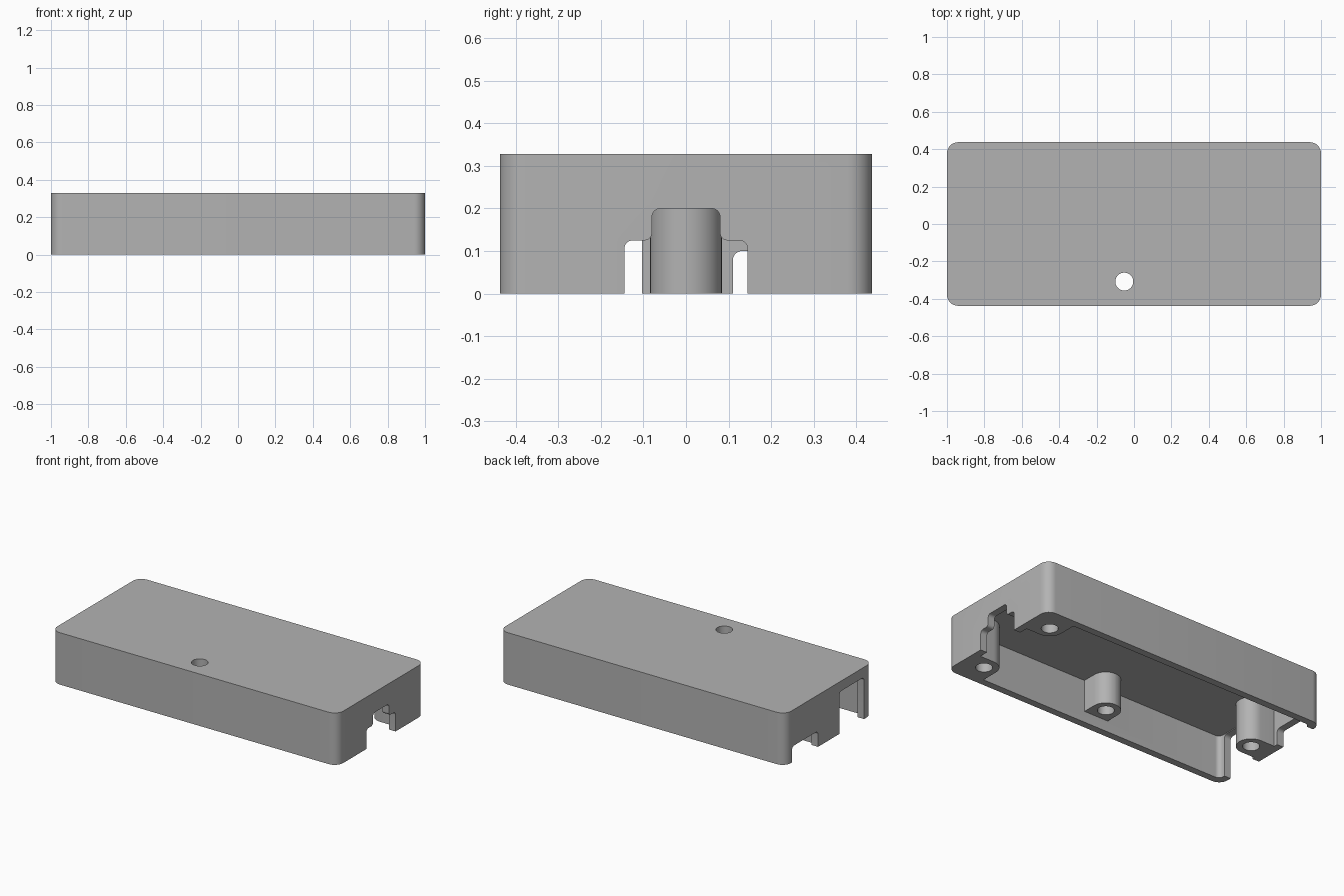
import bpy, bmesh, math
from mathutils import Vector, Matrix

cube = bpy.data.objects.get("Cube")
if cube:
    bpy.data.objects.remove(cube, do_unlink=True)

WALL, CEILING, HEIGHT = 0.045, 0.27, 0.328
HALF_X, HALF_Y = 1.0, 0.4375
BOSS_R, HOLE_R, SCREW_X = 0.085, 0.048, 0.857

plastic = bpy.data.materials.new("grey plastic")
plastic.use_nodes = True
grey = (0.45, 0.45, 0.45, 1)
plastic.diffuse_color = grey
plastic.node_tree.nodes["Principled BSDF"].inputs["Base Color"].default_value = grey


def rounded(corners, steps=8):
    """Outline from (u, v, radius) corners, each rounded by an arc."""
    out = []
    for i, (u, v, r) in enumerate(corners):
        p = Vector((u, v))
        if r == 0:
            out.append(p)
            continue
        a = (Vector(corners[i - 1][:2]) - p).normalized()
        b = (Vector(corners[(i + 1) % len(corners)][:2]) - p).normalized()
        half = a.angle(b) / 2
        centre = p + (a + b).normalized() * r / math.sin(half)
        start = p + a * r / math.tan(half) - centre
        end = p + b * r / math.tan(half) - centre
        sweep = start.angle_signed(end)
        for k in range(steps + 1):
            out.append(centre + Matrix.Rotation(-sweep * k / steps, 2) @ start)
    return out


def box(u0, u1, v0, v1, radii=(0, 0, 0, 0)):
    """Rectangle outline, radii in anticlockwise order from (u0, v0)."""
    return rounded([(u0, v0, radii[0]), (u1, v0, radii[1]),
                    (u1, v1, radii[2]), (u0, v1, radii[3])])


def prism(name, outline, low, high, axis="Z"):
    """Extrude an outline along z, or a (y, z) outline along x."""
    place = (lambda p, h: (p.x, p.y, h)) if axis == "Z" else (lambda p, h: (h, p.x, p.y))
    bm = bmesh.new()
    face = bm.faces.new([bm.verts.new(place(p, low)) for p in outline])
    ext = bmesh.ops.extrude_face_region(bm, geom=[face])
    shift = Vector(place(Vector((0, 0)), high - low))
    bmesh.ops.translate(bm, vec=shift,
                        verts=[g for g in ext["geom"] if isinstance(g, bmesh.types.BMVert)])
    bmesh.ops.recalc_face_normals(bm, faces=bm.faces)
    mesh = bpy.data.meshes.new(name)
    bm.to_mesh(mesh)
    bm.free()
    obj = bpy.data.objects.new(name, mesh)
    bpy.context.collection.objects.link(obj)
    return obj


def cut(target, tool):
    mod = target.modifiers.new("cut", "BOOLEAN")
    mod.operation, mod.solver, mod.object = "DIFFERENCE", "EXACT", tool
    bpy.context.view_layer.update()
    graph = bpy.context.evaluated_depsgraph_get()
    mesh = bpy.data.meshes.new_from_object(target.evaluated_get(graph))
    target.modifiers.clear()
    target.data = mesh
    bpy.data.objects.remove(tool, do_unlink=True)


# Outer block with rounded vertical corners
shell = prism("case_cover", box(-HALF_X, HALF_X, -HALF_Y, HALF_Y, [0.06] * 4), 0, HEIGHT)

# Cavity, leaving the screw bosses standing
inx, iny = HALF_X - WALL, HALF_Y - WALL
cavity = prism("cavity", box(-inx, inx, -iny, iny, [0.03] * 4), -0.1, CEILING)
inner, r = SCREW_X - BOSS_R, BOSS_R - 0.001
sy = 0.286
cut(cavity, prism("boss", box(inner, 1.2, -0.7, -sy + BOSS_R, (0, 0, 0, r)), -0.2, 0.4))
cut(cavity, prism("boss", box(inner, 1.2, sy - BOSS_R, 0.7, (r, 0, 0, 0)), -0.2, 0.4))
cut(cavity, prism("boss", box(-1.2, -inner, -BOSS_R, BOSS_R, (0, r, r, 0)), -0.2, 0.4))
mx, my = -0.052, -0.308
cut(cavity, prism("boss", box(mx - BOSS_R, mx + BOSS_R, -0.7, my + BOSS_R, (0, 0, r, r)),
                  0.07, 0.4))
cut(shell, cavity)

# Stepped connector opening in the +x end
step = [(-0.145, -0.1, 0), (0.145, -0.1, 0), (0.145, 0.125, 0.02), (0.08, 0.125, 0.018),
        (0.08, 0.2, 0.02), (-0.08, 0.2, 0.02), (-0.08, 0.125, 0.018), (-0.145, 0.125, 0.02)]
cut(shell, prism("opening", rounded(step), inx - 0.02, 1.2, "X"))

# Low and tall openings in the -x end
for y0, y1, top in ((0.11, 0.37, 0.1), (-0.35, -0.103, 0.265)):
    cut(shell, prism("opening", box(y0, y1, -0.1, top, (0, 0, 0.022, 0.022)),
                     -1.2, -inx + 0.025, "X"))

# Blind screw holes at the ends and one through hole
for x, y, top in ((SCREW_X, -sy, 0.26), (SCREW_X, sy, 0.26), (-SCREW_X, 0, 0.26), (mx, my, 0.5)):
    ring = [Vector((x + HOLE_R * math.cos(t), y + HOLE_R * math.sin(t)))
            for t in (math.tau * k / 40 for k in range(40))]
    cut(shell, prism("screw_hole", ring, -0.1, top))

# Finish
shell.data.materials.clear()
shell.data.materials.append(plastic)
for poly in shell.data.polygons:
    poly.material_index = 0
bpy.ops.object.select_all(action="DESELECT")
shell.select_set(True)
bpy.context.view_layer.objects.active = shell
bpy.ops.object.shade_smooth_by_angle(angle=math.radians(30))
